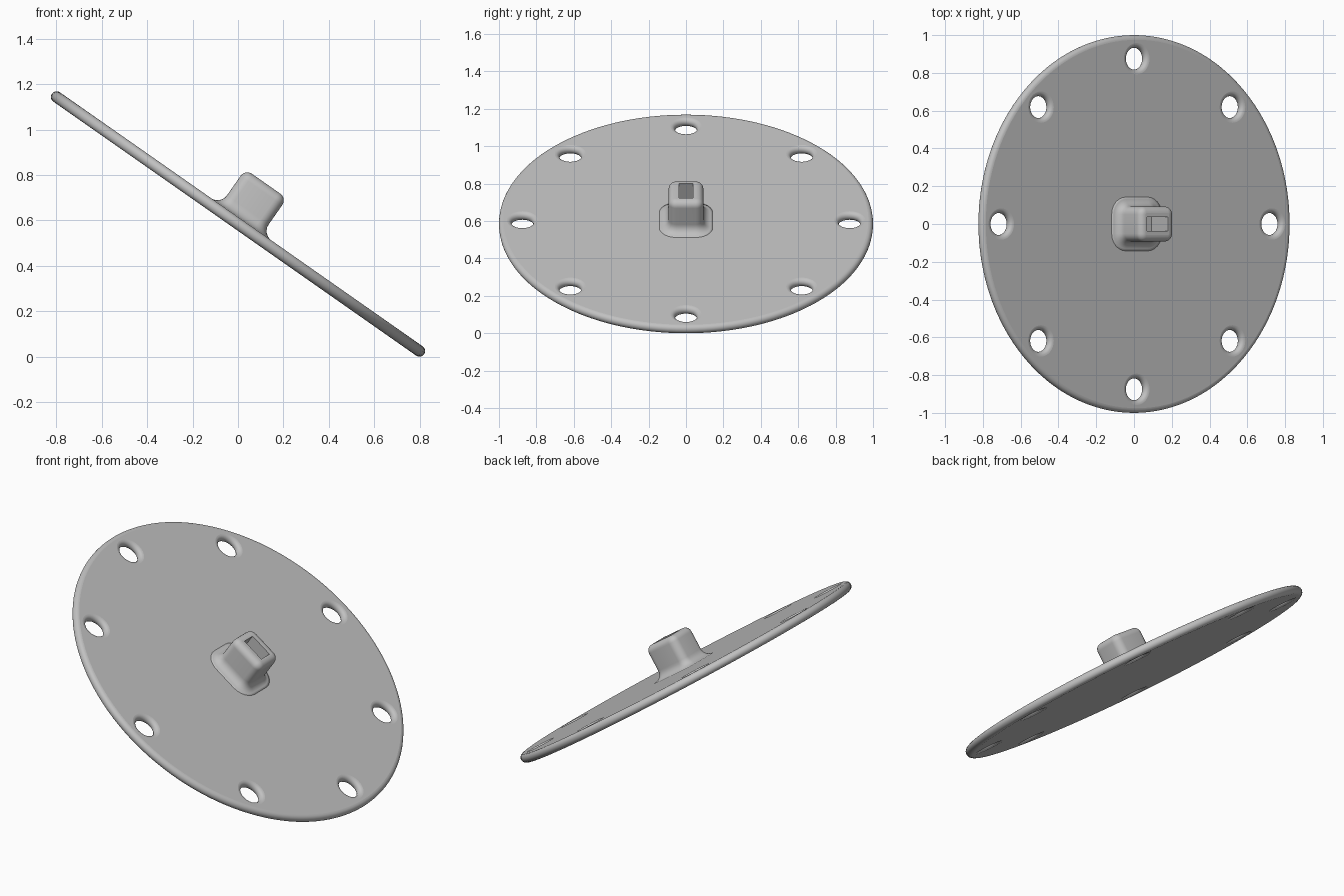
import bpy
import bmesh
from math import sin, cos, pi, radians

cube = bpy.data.objects.get("Cube")
if cube:
    bpy.data.objects.remove(cube, do_unlink=True)

TILT = radians(35)
HALF = 0.025                      # half the plate thickness
RADIUS = 1.0
CENTRE_Z = (RADIUS - HALF) * sin(TILT) + HALF

grey = bpy.data.materials.new("plain_grey")
grey.use_nodes = True
colour = (0.53, 0.53, 0.53, 1)
grey.diffuse_color = colour
grey.node_tree.nodes["Principled BSDF"].inputs["Base Color"].default_value = colour


def circle(cx, cy, r, z, n):
    return [(cx + r * cos(2 * pi * i / n), cy + r * sin(2 * pi * i / n), z) for i in range(n)]


def rounded_rect(a, b, r, z, steps=6):
    pts = []
    for q, (sx, sy) in enumerate([(1, 1), (-1, 1), (-1, -1), (1, -1)]):
        for i in range(steps + 1):
            t = pi / 2 * (q + i / steps)
            pts.append((sx * (a - r) + r * cos(t), sy * (b - r) + r * sin(t), z))
    return pts


def loft(bm, rings, smooth=True):
    """Skin a list of point rings; return the first and last vertex rings."""
    loops = [[bm.verts.new(p) for p in ring] for ring in rings]
    for low, high in zip(loops, loops[1:]):
        for i in range(len(low)):
            j = (i + 1) % len(low)
            bm.faces.new((low[i], low[j], high[j], high[i])).smooth = smooth
    return loops[0], loops[-1]


def fill(bm, loops):
    """Fill a flat region bounded by an outer loop and any inner loops."""
    edges = [bm.edges.get((lp[i - 1], lp[i])) for lp in loops for i in range(len(lp))]
    out = bmesh.ops.triangle_fill(bm, use_beauty=True, use_dissolve=False, edges=edges)
    for g in out["geom"]:
        if isinstance(g, bmesh.types.BMFace):
            g.smooth = False


def finish(bm, name):
    bmesh.ops.recalc_face_normals(bm, faces=bm.faces)
    mesh = bpy.data.meshes.new(name)
    bm.to_mesh(mesh)
    bm.free()
    mesh.materials.append(grey)
    ob = bpy.data.objects.new(name, mesh)
    ob.rotation_euler = (0, TILT, 0)
    ob.location = (0, 0, CENTRE_Z)
    bpy.context.collection.objects.link(ob)


# Round plate: full-round rim and eight full-round holes
bm = bmesh.new()
arc = [-pi / 2 + pi * i / 10 for i in range(11)]
pairs = [loft(bm, [circle(0, 0, RADIUS - HALF + HALF * cos(t), HALF * sin(t), 128) for t in arc])]
for k in range(8):
    cx, cy = 0.875 * cos(k * pi / 4), 0.875 * sin(k * pi / 4)
    pairs.append(loft(bm, [circle(cx, cy, 0.083 - HALF * cos(t), HALF * sin(t), 32) for t in arc]))
fill(bm, [p[0] for p in pairs])
fill(bm, [p[1] for p in pairs])
finish(bm, "mounting_plate")

# Socket boss: base fillet, straight walls, rounded top, rectangular pocket
A, B, CORNER, TOP = 0.112, 0.093, 0.042, 0.216
FILLET, ROUND, DEPTH = 0.05, 0.036, 0.15
quarter = [pi / 2 * i / 6 for i in range(7)]
rings = [rounded_rect(A + FILLET, B + FILLET, CORNER + FILLET, 0)]
for t in quarter:
    grow = FILLET * (1 - sin(t))
    rings.append(rounded_rect(A + grow, B + grow, CORNER + grow, HALF + FILLET * (1 - cos(t))))
for t in quarter:
    inset = ROUND * (1 - cos(t))
    rings.append(rounded_rect(A - inset, B - inset, CORNER - inset, TOP - ROUND + ROUND * sin(t)))
bm = bmesh.new()
base, rim = loft(bm, rings)
bm.faces.new(base).smooth = False
pocket = [[(sx * 0.067, sy * 0.038, z) for sx, sy in ((1, 1), (-1, 1), (-1, -1), (1, -1))]
          for z in (TOP, TOP - DEPTH)]
mouth, floor = loft(bm, pocket, smooth=False)
bm.faces.new(floor).smooth = False
fill(bm, [rim, mouth])
finish(bm, "socket_boss")
